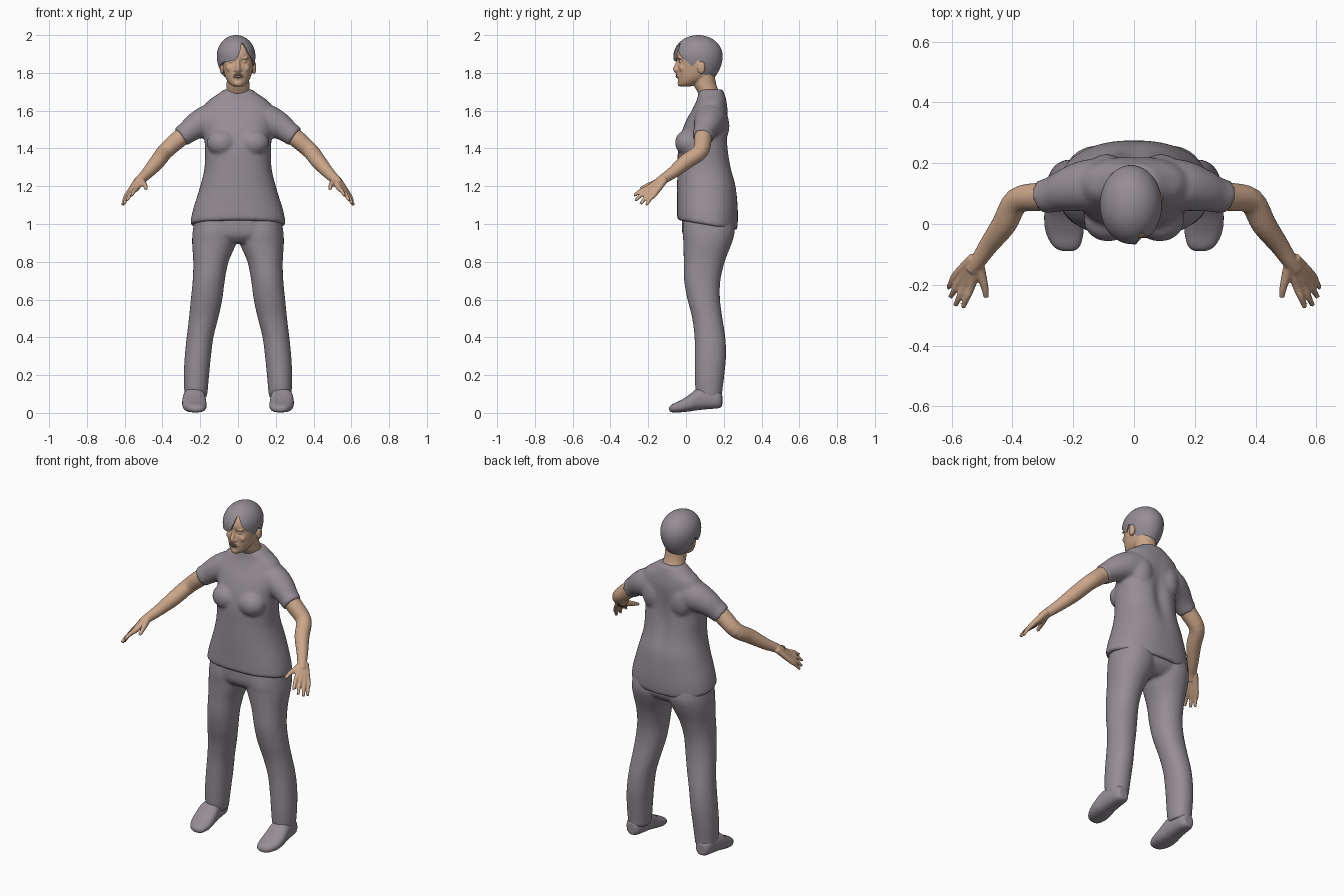
import bpy, bmesh, math
from mathutils import Vector

if "Cube" in bpy.data.objects:
    bpy.data.objects.remove(bpy.data.objects["Cube"])


def material(name, rgb):
    m = bpy.data.materials.new(name)
    m.use_nodes = True
    m.diffuse_color = (*rgb, 1)
    m.node_tree.nodes["Principled BSDF"].inputs["Base Color"].default_value = (*rgb, 1)
    return m


GREY = material("warm grey", (0.30, 0.27, 0.30))
SKIN = material("skin", (0.60, 0.38, 0.25))
LIP = material("dark lip", (0.36, 0.19, 0.14))


def resample(rows, n=4):
    """Catmull-Rom subdivision of a list of equal length tuples."""
    out = []
    for i in range(len(rows) - 1):
        a, b, c, d = (rows[max(0, min(len(rows) - 1, i + k))] for k in (-1, 0, 1, 2))
        for j in range(n):
            t = j / n
            out.append([q + t / 2 * (r - p + t * (2 * p - 5 * q + 4 * r - s + t * (3 * (q - r) + s - p)))
                        for p, q, r, s in zip(a, b, c, d)])
    return out + [list(rows[-1])]


def skin_rings(bm, rings):
    """Bridge successive rings of points and cap both ends."""
    vs = [[bm.verts.new(p) for p in ring] for ring in rings]
    n = len(vs[0])
    for a, b in zip(vs, vs[1:]):
        for i in range(n):
            bm.faces.new((a[i], a[(i + 1) % n], b[(i + 1) % n], b[i]))
    bm.faces.new(vs[0][::-1])
    bm.faces.new(vs[-1])


def loft(bm, rows, along="z", side=1, power=2.3, seg=40):
    """Rows are (position, x0, x1, b0, b1): rounded sections within those limits."""
    rings = []
    for t, x0, x1, b0, b1 in resample(rows):
        ring = []
        for i in range(seg):
            a = math.tau * i / seg
            c, s = math.cos(a), math.sin(a)
            x = (x0 + x1) / 2 + (x1 - x0) / 2 * math.copysign(abs(c) ** (2 / power), c)
            b = (b0 + b1) / 2 + (b1 - b0) / 2 * math.copysign(abs(s) ** (2 / power), s)
            ring.append((x * side, b, t) if along == "z" else (x * side, t, b))
        rings.append(ring)
    skin_rings(bm, rings)


def tube(bm, path, side=1, seg=20):
    """Path rows are (x, y, z, radius)."""
    pts = resample(path)
    rings = []
    for i, p in enumerate(pts):
        d = Vector(pts[min(i + 1, len(pts) - 1)][:3]) - Vector(pts[max(i - 1, 0)][:3])
        u = d.cross(Vector((0.3, 1, 0.2))).normalized()
        v = d.normalized().cross(u)
        ring = []
        for k in range(seg):
            a = math.tau * k / seg
            q = Vector(p[:3]) + (u * math.cos(a) + v * math.sin(a)) * p[3]
            ring.append((q.x * side, q.y, q.z))
        rings.append(ring)
    skin_rings(bm, rings)


def ball(bm, centre, size):
    made = bmesh.ops.create_uvsphere(bm, u_segments=24, v_segments=16, radius=1)["verts"]
    for v in made:
        v.co = Vector([c + a * s for c, a, s in zip(centre, v.co, size)])


def finish(name, bm, mat, voxel=0, smooth=3):
    bmesh.ops.recalc_face_normals(bm, faces=bm.faces)
    me = bpy.data.meshes.new(name)
    bm.to_mesh(me)
    bm.free()
    me.materials.append(mat)
    me.shade_smooth()
    ob = bpy.data.objects.new(name, me)
    bpy.context.collection.objects.link(ob)
    if voxel:
        r = ob.modifiers.new("Blend", "REMESH")
        r.mode, r.voxel_size, r.use_smooth_shade = "VOXEL", voxel, True
        s = ob.modifiers.new("Soften", "SMOOTH")
        s.factor, s.iterations = 0.5, smooth
    return ob


# Shirt: torso, bust and short sleeves blended together
bm = bmesh.new()
torso = [(1.0, .246, -.045, .268), (1.015, .251, -.047, .272), (1.08, .238, -.047, .275),
         (1.2, .2, -.047, .266), (1.3, .177, -.045, .243), (1.4, .176, -.042, .228),
         (1.48, .178, -.025, .222), (1.55, .188, .002, .222), (1.6, .188, .03, .222),
         (1.65, .16, .055, .215), (1.68, .118, .063, .207), (1.712, .075, .07, .195)]
loft(bm, [(z, -w, w, f, b) for z, w, f, b in torso], seg=64)
for v in bm.verts:
    # Hem falls toward the back, and a shallow hollow follows the spine
    fade = max(0, min(1, (1.2 - v.co.z) / .18))
    v.co.z += fade * (.022 - .055 * (v.co.y + .045) / .315)
    if v.co.y > .12:
        v.co.y -= .022 * math.exp(-(v.co.x / .04) ** 2 - ((v.co.z - 1.38) / .15) ** 2)
for s in (1, -1):
    ball(bm, (s * .085, .01, 1.43), (.08, .068, .07))
    ball(bm, (s * .09, .17, 1.52), (.07, .06, .1))
    tube(bm, [(.11, .13, 1.56, .088), (.165, .125, 1.545, .084), (.22, .112, 1.52, .072),
              (.265, .098, 1.488, .06), (.303, .088, 1.46, .056)], s)
finish("shirt", bm, GREY, .01, 5)

# Trousers: hips and two legs
bm = bmesh.new()
loft(bm, [(1.08, -.215, .215, -.02, .24), (1.0, -.234, .234, -.022, .252),
          (.94, -.232, .232, -.016, .245), (.9, -.2, .2, .02, .2)])
leg = [(1.03, 0, .23, -.01, .25), (.96, 0, .24, -.018, .258), (.9, .008, .243, -.014, .243),
       (.8, .05, .237, -.012, .205), (.7, .07, .24, -.01, .182), (.6, .083, .25, .008, .18),
       (.5, .105, .26, .033, .193), (.4, .13, .272, .045, .208), (.3, .143, .282, .047, .212),
       (.2, .153, .287, .047, .203), (.12, .16, .285, .05, .193), (.08, .165, .282, .06, .19)]
for s in (1, -1):
    loft(bm, leg, side=s, power=2.1)
finish("trousers", bm, GREY, .01, 4)

# Shoes, lofted from toe to heel
shoe = [(-.09, .2, .235, .01, .03), (-.075, .178, .265, .003, .045), (-.03, .166, .29, .003, .066),
        (.02, .168, .296, .008, .098), (.06, .172, .292, .014, .128), (.12, .178, .284, .02, .13),
        (.17, .186, .276, .024, .12), (.192, .205, .258, .032, .1)]
for s, label in ((1, "left"), (-1, "right")):
    bm = bmesh.new()
    loft(bm, shoe, "y", s, 2.5)
    finish(label + "_shoe", bm, GREY, .007)

# Arms with hands and fingers
wrist = (.515, -.125, 1.235)
fingers = [((.535, -.203, 1.19), (.563, -.275, 1.15)), ((.555, -.2, 1.175), (.588, -.268, 1.124)),
           ((.572, -.188, 1.163), (.604, -.24, 1.106)), ((.585, -.168, 1.156), (.611, -.21, 1.1))]
for s, label in ((1, "left"), (-1, "right")):
    bm = bmesh.new()
    tube(bm, [(.25, .1, 1.5, .046), (.31, .09, 1.452, .047), (.385, .076, 1.385, .043),
              (.427, 0, 1.33, .041), (.478, -.07, 1.272, .032), (*wrist, .026),
              (.533, -.15, 1.213, .025)], s)
    for k, (knuckle, tip) in enumerate(fingers):
        root = (wrist[0] + .004 * k, wrist[1] + .004 * k, wrist[2])
        mid = [(a + b) / 2 for a, b in zip(knuckle, tip)]
        mid[2] += .006
        tube(bm, [(*root, .02), (*knuckle, .0145), (*mid, .0115), (*tip, .008)], s, 12)
    tube(bm, [(*wrist, .02), (.503, -.165, 1.217, .017), (.492, -.205, 1.203, .013),
              (.486, -.242, 1.186, .009)], s, 12)
    finish(label + "_arm", bm, SKIN, .005, 2)

# Head, neck, ears and facial relief
bm = bmesh.new()
loft(bm, [(z, -w, w, f, b) for z, w, f, b in [
    (1.66, .068, .085, .185), (1.7, .064, .06, .175), (1.74, .06, .04, .16), (1.8, .06, .03, .15)]], power=2)
loft(bm, [(z, -w, w, f, b) for z, w, f, b in [
    (1.727, .022, -.03, .02), (1.742, .044, -.039, .06), (1.775, .066, -.043, .12),
    (1.82, .078, -.045, .155), (1.86, .083, -.045, .165), (1.9, .083, -.048, .168),
    (1.94, .076, -.032, .16), (1.965, .055, -.002, .13), (1.98, .02, .04, .09)]], power=2.15)
for v in bm.verts:
    # Eye sockets
    if v.co.y < .02:
        v.co.y += .014 * math.exp(-((abs(v.co.x) - .033) / .018) ** 2 - ((v.co.z - 1.86) / .013) ** 2)
tube(bm, [(0, -.036, 1.875, .008), (0, -.048, 1.845, .01), (0, -.057, 1.82, .012), (0, -.046, 1.807, .013)])
for s in (1, -1):
    ball(bm, (s * .012, -.048, 1.814), (.009, .01, .008))
    ball(bm, (s * .033, -.026, 1.86), (.014, .012, .008))
    ball(bm, (s * .033, -.034, 1.878), (.024, .011, .006))
    ball(bm, (s * .042, -.018, 1.825), (.02, .018, .02))
    ball(bm, (s * .085, .082, 1.828), (.012, .021, .034))
ball(bm, (0, -.038, 1.785), (.03, .015, .016))
ball(bm, (0, -.033, 1.745), (.022, .012, .016))
finish("head", bm, SKIN, .0045, 3)

bm = bmesh.new()
for z, r in ((1.79, .005), (1.78, .006)):
    ball(bm, (0, -.047, z), (.023, .008, r))
finish("lips", bm, LIP)

# Hair: a cap running from the crown to an uneven hairline with a side fringe
hairline = [(-180, 1.76), (-130, 1.775), (-108, 1.795), (-92, 1.868), (-76, 1.835), (-45, 1.855),
            (-20, 1.862), (0, 1.872), (12, 1.915), (20, 1.955), (28, 1.95), (40, 1.9), (58, 1.868),
            (76, 1.835), (92, 1.868), (108, 1.795), (130, 1.775), (180, 1.76)]


def hair_point(angle, z, shrink=1):
    if z > 1.89:
        r = math.sqrt(max(0, 1 - ((z - 1.89) / .11) ** 2))
    else:
        r = 1 - .36 * ((1.89 - z) / .12) ** 2
    r = max(r, .02) * shrink
    return (-.01 + .102 * r * math.sin(angle), .064 - .13 * r * math.cos(angle), z)


line = resample(hairline, 6)[:-1]
rings = []
for k in range(1, 25):
    t = (k / 24) ** 2
    rings.append([hair_point(math.radians(a), 2 - (2 - zl) * t) for a, zl in line])
for shrink in (.93, .8):
    rings.append([hair_point(math.radians(a), zl + .004, shrink) for a, zl in line])
bm = bmesh.new()
skin_rings(bm, rings)
bm.faces.ensure_lookup_table()
bmesh.ops.delete(bm, geom=[bm.faces[-1]], context="FACES_ONLY")
hair = finish("hair", bm, GREY)
bpy.context.view_layer.objects.active = hair
hair.select_set(True)
bpy.ops.object.shade_smooth_by_angle(angle=math.radians(50))
